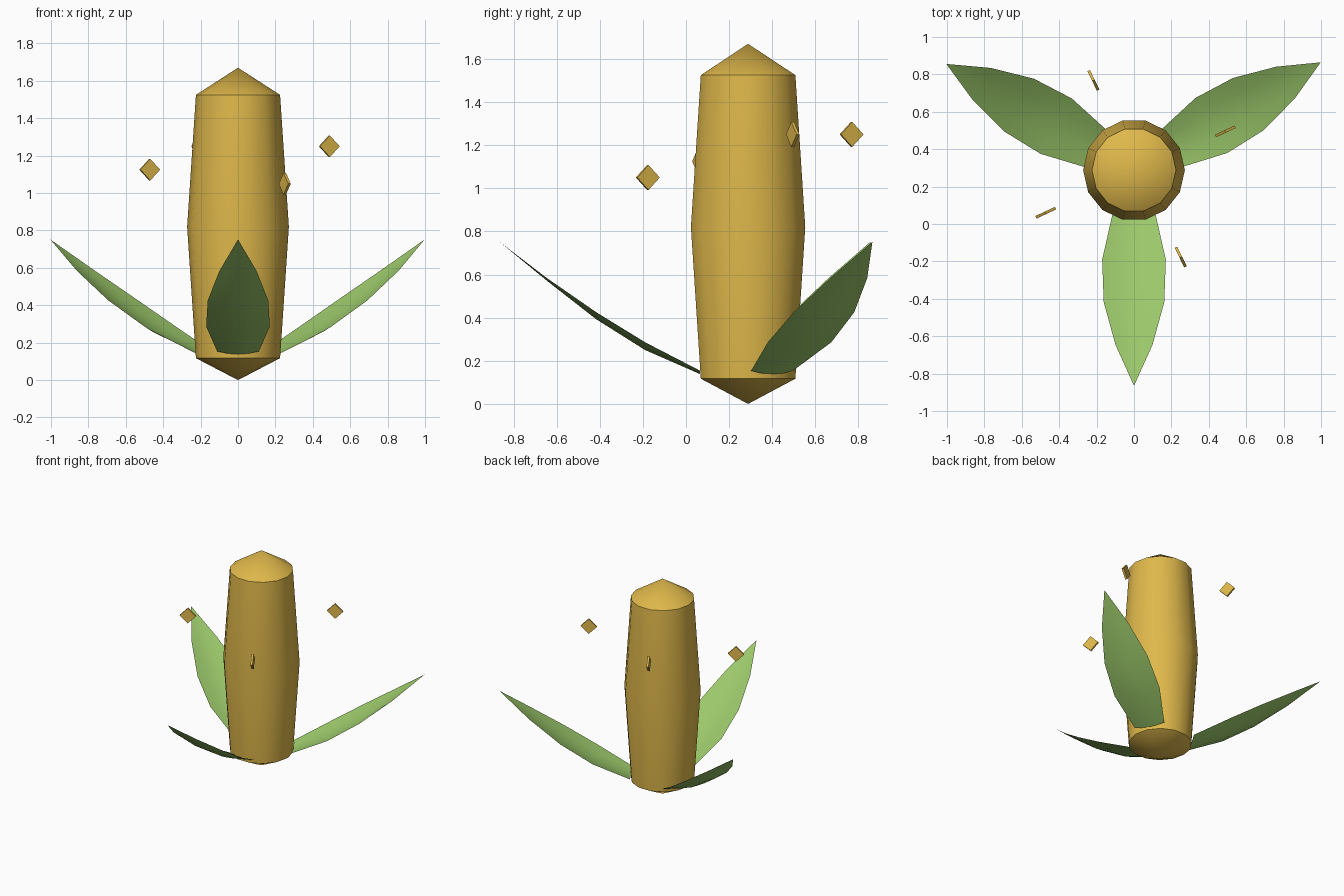
import bpy, bmesh, math
from mathutils import Matrix, Vector

if "Cube" in bpy.data.objects:
    bpy.data.objects.remove(bpy.data.objects["Cube"])

AXIS_Y = 0.288


def material(name, rgb):
    m = bpy.data.materials.new(name)
    m.use_nodes = True
    m.diffuse_color = (*rgb, 1)
    m.node_tree.nodes["Principled BSDF"].inputs["Base Color"].default_value = (*rgb, 1)
    return m


gold = material("golden yellow", (0.74, 0.48, 0.07))
green = material("leaf green", (0.33, 0.58, 0.145))


def add_grid(name, rows, mat, angle, closed):
    """Skin rows of points, merge collapsed tips and shade smooth."""
    bm = bmesh.new()
    rings = [[bm.verts.new(p) for p in row] for row in rows]
    n = len(rings[0])
    for a, b in zip(rings, rings[1:]):
        for i in range(n if closed else n - 1):
            j = (i + 1) % n
            bm.faces.new((a[i], a[j], b[j], b[i]))
    bmesh.ops.remove_doubles(bm, verts=bm.verts, dist=1e-5)
    if closed:
        bmesh.ops.recalc_face_normals(bm, faces=bm.faces)
    for f in bm.faces:
        if not closed and f.normal.z < 0:
            f.normal_flip()
    return finish(name, bm, mat, angle)


def finish(name, bm, mat, angle=None):
    me = bpy.data.meshes.new(name)
    bm.to_mesh(me)
    bm.free()
    me.materials.append(mat)
    ob = bpy.data.objects.new(name, me)
    bpy.context.collection.objects.link(ob)
    if angle is not None:
        bpy.ops.object.select_all(action='DESELECT')
        ob.select_set(True)
        bpy.context.view_layer.objects.active = ob
        bpy.ops.object.shade_smooth_by_angle(angle=angle)
    return ob


# Cob: a tapered 14-sided barrel with pointed caps
SIDES = 14
profile = [(0, 0), (0.225, 0.117), (0.272, 0.82), (0.225, 1.525), (0, 1.67)]
rows = [[(r * math.cos(math.tau * i / SIDES), r * math.sin(math.tau * i / SIDES), z)
         for i in range(SIDES)] for r, z in profile]
cob = add_grid("cob", rows, gold, math.radians(35), True)
cob.location.y = AXIS_Y

# Leaves: cupped blades given as distance from axis, height, half width
blade = [(0.222, 0.138, 0.112), (0.478, 0.25, 0.17), (0.705, 0.393, 0.162),
         (0.934, 0.572, 0.099), (1.153, 0.752, 0)]
for name, heading in (("front_leaf", -90), ("back_left_leaf", 30), ("back_right_leaf", 150.5)):
    rows = [[(r, w * t, z + 1.25 * (w * t) ** 2) for t in (-1, -0.5, 0, 0.5, 1)]
            for r, z, w in blade]
    leaf = add_grid(name, rows, green, math.radians(40), False)
    leaf.location.y = AXIS_Y
    leaf.rotation_euler.z = math.radians(heading)

# Kernels: thin square chips standing on a corner around the cob
chips = [((-0.472, 0.06, 1.125), 25), ((0.488, 0.495, 1.25), 25),
         ((-0.217, 0.768, 1.25), -64), ((0.25, -0.177, 1.05), -64)]
for k, (pos, turn) in enumerate(chips):
    bm = bmesh.new()
    shape = (Matrix.Translation(Vector(pos)) @ Matrix.Rotation(math.radians(turn), 4, 'Z')
             @ Matrix.Rotation(math.radians(45), 4, 'Y') @ Matrix.Diagonal((0.082, 0.015, 0.082, 1)))
    bmesh.ops.create_cube(bm, size=1, matrix=shape)
    finish(f"floating_kernel_{k + 1}", bm, gold)
